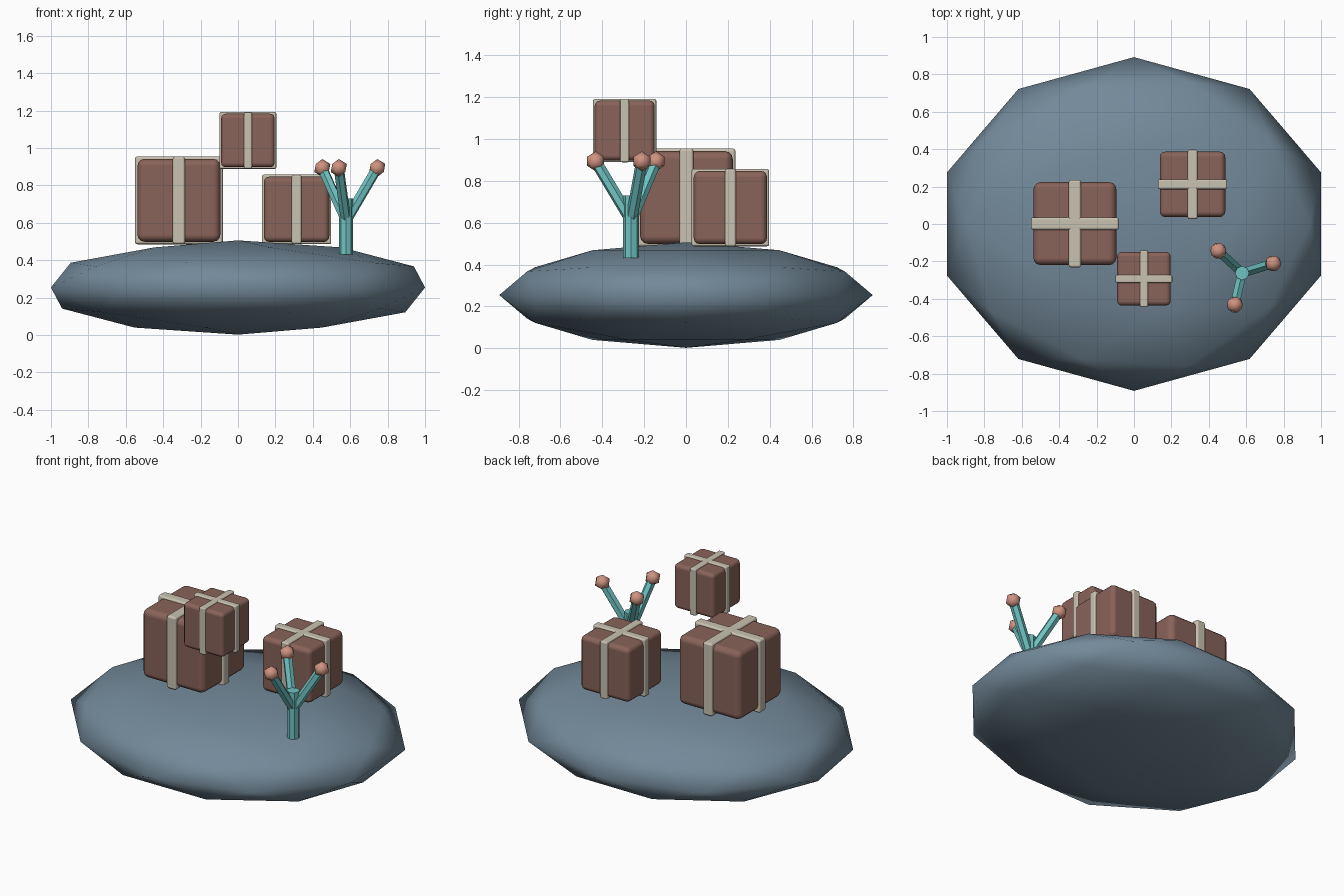
import bpy, math
from mathutils import Vector

if "Cube" in bpy.data.objects:
    bpy.data.objects.remove(bpy.data.objects["Cube"])


def material(name, rgb):
    m = bpy.data.materials.new(name)
    m.diffuse_color = (*rgb, 1)
    m.use_nodes = True
    m.node_tree.nodes["Principled BSDF"].inputs["Base Color"].default_value = m.diffuse_color
    return m


SLATE = material("slate blue", (0.17, 0.25, 0.32))
BROWN = material("dusty brown", (0.25, 0.125, 0.10))
CREAM = material("cream", (0.59, 0.54, 0.44))
TEAL = material("teal", (0.16, 0.54, 0.54))
CORAL = material("coral", (0.62, 0.29, 0.22))


def finish(name, mat, smooth=False):
    ob = bpy.context.object
    ob.name = name
    ob.data.materials.append(mat)
    if smooth:
        bpy.ops.object.shade_smooth()
    return ob


def block(name, mat, centre, size, bevel):
    bpy.ops.mesh.primitive_cube_add(size=1, location=centre)
    ob = bpy.context.object
    ob.scale = size
    bpy.ops.object.transform_apply(location=False, rotation=False, scale=True)
    finish(name, mat, True)
    mod = ob.modifiers.new("round edges", 'BEVEL')
    mod.width = bevel
    mod.segments = 3
    mod.harden_normals = True


def rod(name, start, end, radius, sides):
    a, b = Vector(start), Vector(end)
    d = b - a
    bpy.ops.mesh.primitive_cylinder_add(vertices=sides, radius=radius, depth=d.length,
                                        location=(a + b) / 2,
                                        rotation=d.to_track_quat('Z', 'Y').to_euler())
    finish(name, TEAL)


# Flattened floating ground
bpy.ops.mesh.primitive_ico_sphere_add(subdivisions=2, radius=1, location=(0, 0, 0.254))
bpy.context.object.scale = (1.0515, 0.892, 0.252)
bpy.ops.object.transform_apply(location=False, rotation=False, scale=True)
finish("ground_mound", SLATE, True)

# Crates, each wrapped with two crossing bands
crates = {
    "large": ((-0.316, 0.002, 0.72), 0.443),
    "medium": ((0.313, 0.212, 0.672), 0.35),
    "small": ((0.053, -0.293, 1.04), 0.286),
}
for label, (centre, s) in crates.items():
    block(label + "_crate", BROWN, centre, (s, s, s), s * 0.085)
    wide, thin = s * 1.06, s * 0.15
    block(label + "_band_across", CREAM, centre, (wide, thin, wide), s * 0.03)
    block(label + "_band_along", CREAM, centre, (thin, wide * 0.998, wide * 0.997), s * 0.03)

# Branching plant with round tips
px, py = 0.578, -0.262
rod("plant_stem", (px, py, 0.43), (px, py, 0.73), 0.038, 8)
for i in range(3):
    a = math.radians(17 + 120 * i)
    tip = (px + 0.174 * math.cos(a), py + 0.174 * math.sin(a), 0.893)
    rod(f"plant_branch_{i + 1}", (px, py, 0.61), tip, 0.028, 6)
    bpy.ops.mesh.primitive_ico_sphere_add(subdivisions=1, radius=0.048, location=tip)
    finish(f"plant_tip_{i + 1}", CORAL, True)
